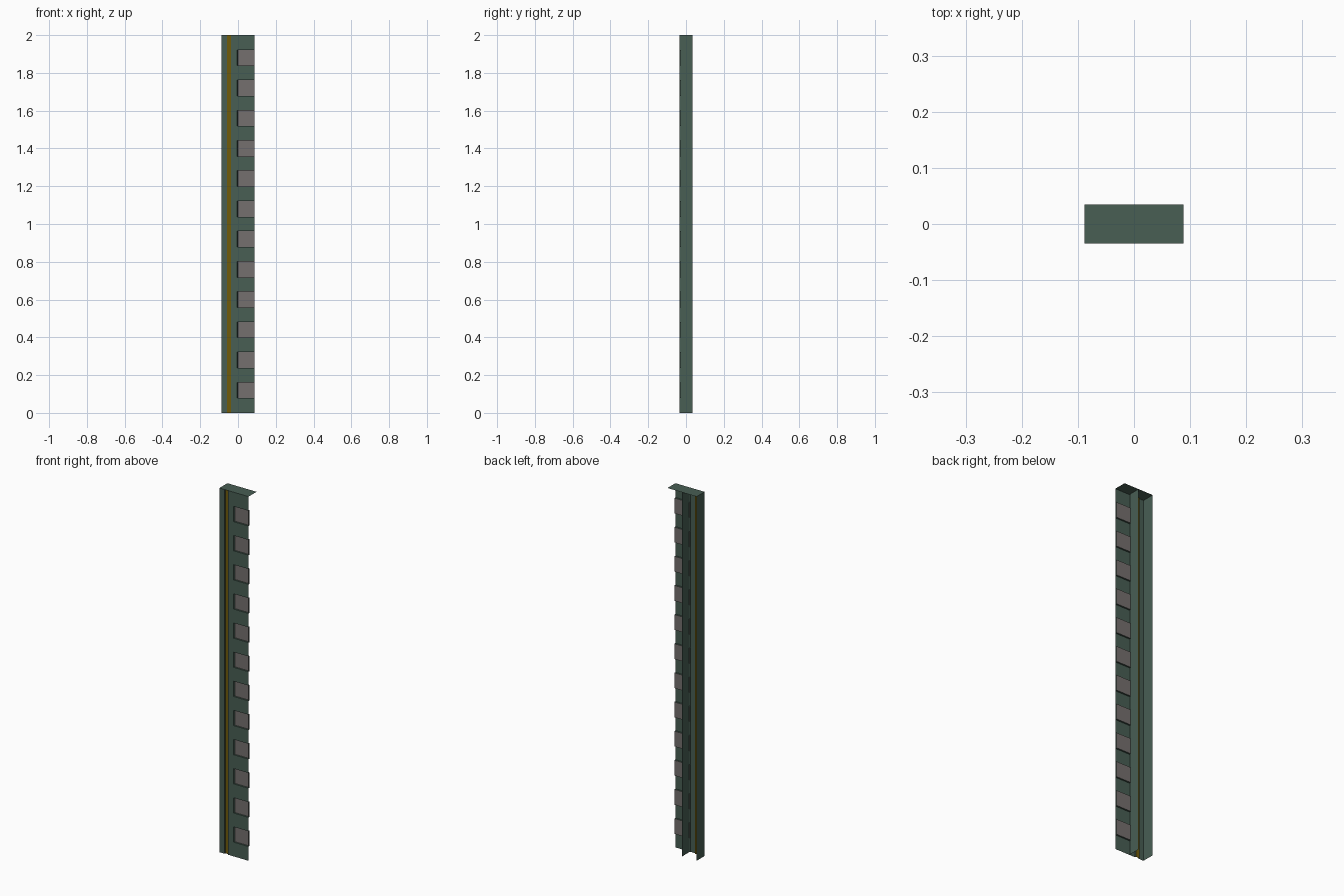
import bpy, bmesh
from mathutils import Vector

if "Cube" in bpy.data.objects:
    bpy.data.objects.remove(bpy.data.objects["Cube"])

W, D, H = 0.0885, 0.0345, 2.0       # half width, half depth, height
GX0, GX1, GD = -0.057, -0.036, 0.006  # groove sides and depth
PX, PD, PH = -0.004, 0.009, 0.084     # pocket left edge, depth, height
COUNT, PITCH, FIRST = 12, 0.16, 0.12


def material(name, color):
    m = bpy.data.materials.new(name)
    m.diffuse_color = (*color, 1)
    m.use_nodes = True
    m.node_tree.nodes["Principled BSDF"].inputs["Base Color"].default_value = m.diffuse_color
    return m


green = material("green_paint", (0.065, 0.112, 0.088))
gold = material("gold_paint", (0.16, 0.105, 0.003))
grey = material("warm_grey", (0.178, 0.16, 0.157))


def sheets(name, rects, mat):
    """One object from flat rectangles given as corner, edge u, edge v."""
    bm = bmesh.new()
    for p, u, v in rects:
        p, u, v = Vector(p), Vector(u), Vector(v)
        bm.faces.new([bm.verts.new(c) for c in (p, p + u, p + u + v, p + v)])
    bmesh.ops.remove_doubles(bm, verts=bm.verts, dist=1e-5)
    me = bpy.data.meshes.new(name)
    bm.to_mesh(me)
    bm.free()
    me.materials.append(mat)
    ob = bpy.data.objects.new(name, me)
    bpy.context.collection.objects.link(ob)
    return ob


def front(x0, x1, z0, z1, y=-D):
    return ((x0, y, z0), (x1 - x0, 0, 0), (0, 0, z1 - z0))


# Front panel: two full strips plus the bars between pockets
pockets = [(FIRST + i * PITCH - PH / 2, FIRST + i * PITCH + PH / 2) for i in range(COUNT)]
edges = [0] + [z for pair in pockets for z in pair] + [H]
panel = [front(-W, GX0, 0, H), front(GX1, PX, 0, H)]
panel += [front(PX, W, edges[i], edges[i + 1]) for i in range(0, len(edges), 2)]
sheets("front_panel", panel, green)

# Groove walls and gold strip
sheets("groove_walls", [((x, -D, 0), (0, GD, 0), (0, 0, H)) for x in (GX0, GX1)], green)
sheets("gold_strip", [front(GX0, GX1, 0, H, -D + GD)], gold)

# Pocket walls and grey pocket faces
walls, plates = [], []
for z0, z1 in pockets:
    walls += [((x, -D, z0), (0, PD, 0), (0, 0, z1 - z0)) for x in (PX, W)]
    walls += [((PX, -D, z), (W - PX, 0, 0), (0, PD, 0)) for z in (z0, z1)]
    plates.append(front(PX, W, z0, z1, -D + PD))
sheets("pocket_walls", walls, green)
sheets("pocket_plates", plates, grey)

# Left side, middle web and top cap
sheets("left_side", [((-W, D, 0), (0, -2 * D, 0), (0, 0, H))], green)
sheets("middle_web", [((0, -D + PD, 0), (0, 2 * D - PD, 0), (0, 0, H)),
                      ((PX, -D, 0), (-PX, PD, 0), (0, 0, H))], green)
sheets("top_cap", [((-W, -D, H), (2 * W, 0, 0), (0, 2 * D, 0))], green)
